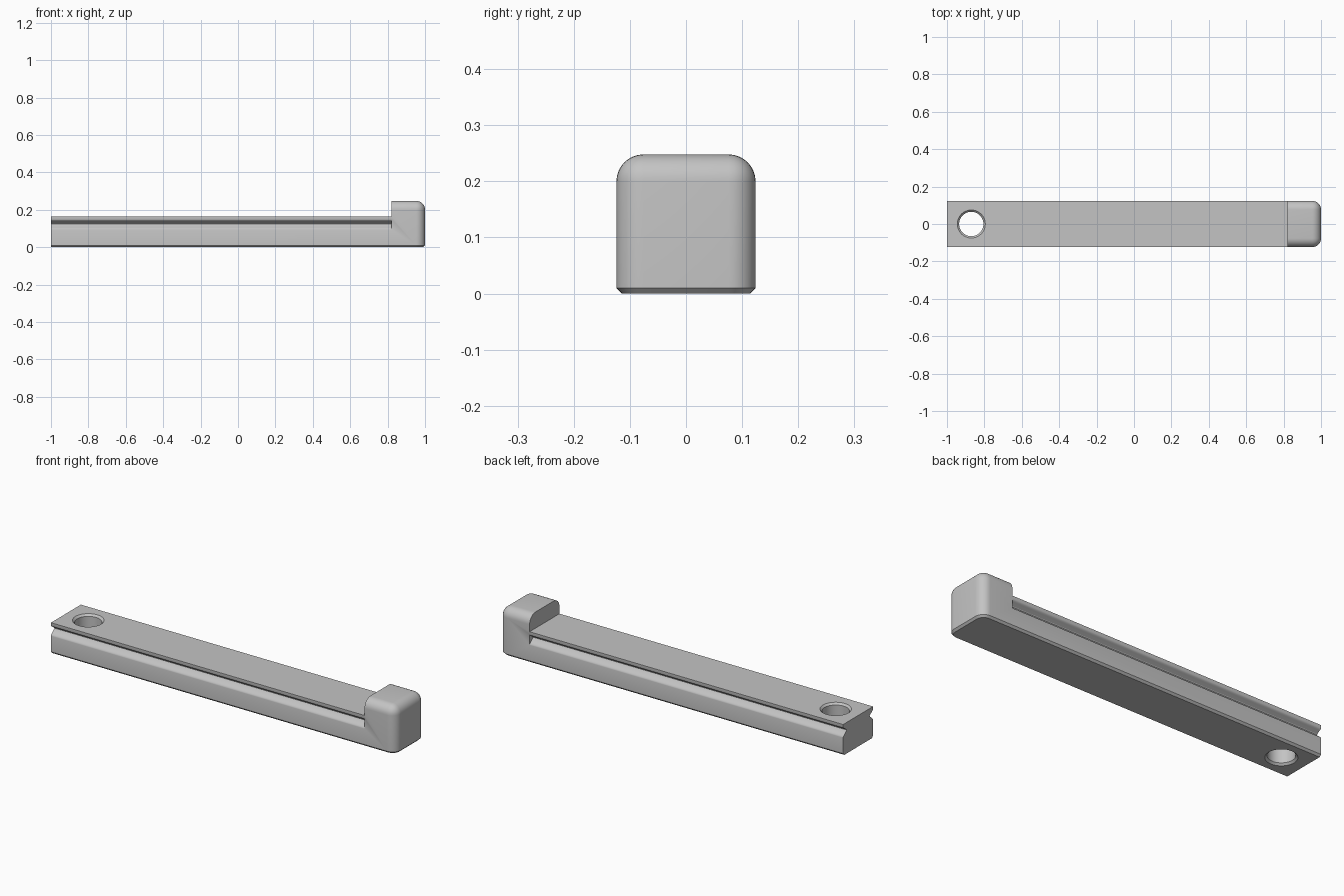
import bpy, bmesh, math

cube = bpy.data.objects.get("Cube")
if cube:
    bpy.data.objects.remove(cube, do_unlink=True)

HALF_W, HEIGHT, RAIL_TOP, STEP_X = 0.124, 0.248, 0.163, 0.822
ROUND, CHAMFER = 0.048, 0.01

grey = bpy.data.materials.new("plain_grey")
grey.use_nodes = True
grey.diffuse_color = (0.55, 0.55, 0.55, 1)
grey.node_tree.nodes["Principled BSDF"].inputs["Base Color"].default_value = grey.diffuse_color


def finish(name, bm):
    bmesh.ops.recalc_face_normals(bm, faces=bm.faces)
    mesh = bpy.data.meshes.new(name)
    bm.to_mesh(mesh)
    bm.free()
    mesh.materials.append(grey)
    obj = bpy.data.objects.new(name, mesh)
    bpy.context.collection.objects.link(obj)
    return obj


def box(bm, lo, hi):
    bmesh.ops.create_cube(bm, size=1)
    for v in bm.verts:
        v.co = [l + (c + 0.5) * (h - l) for c, l, h in zip(v.co, lo, hi)]


def prism(name, profile, x0, x1):
    """Extrude a (y, z) profile along x."""
    bm = bmesh.new()
    face = bm.faces.new([bm.verts.new((x0, y, z)) for y, z in profile])
    ext = bmesh.ops.extrude_face_region(bm, geom=[face])["geom"]
    for v in ext:
        if isinstance(v, bmesh.types.BMVert):
            v.co.x = x1
    return finish(name, bm)


# Body: long block, rounded on top and at the closed end, chamfered below
bm = bmesh.new()
box(bm, (-1, -HALF_W, 0), (1, HALF_W, HEIGHT))


def mid(e):
    return (e.verts[0].co + e.verts[1].co) / 2


soft = [e for e in bm.edges if mid(e).x > -0.9 and mid(e).z > 0.01]
bmesh.ops.bevel(bm, geom=soft, offset=ROUND, segments=8, profile=0.5,
                affect='EDGES', clamp_overlap=True)
rim = [e for e in bm.edges if all(v.co.z < 1e-4 for v in e.verts) and mid(e).x > -0.9]
bmesh.ops.bevel(bm, geom=rim, offset=CHAMFER, segments=1, affect='EDGES')
body = finish("slide_rail_with_end_stop", bm)

# Step cutter: lowers the rail in front of the end stop
bm = bmesh.new()
box(bm, (-1.1, -0.3, RAIL_TOP), (STEP_X, 0.3, 0.4))
cutters = [finish("step_cutter", bm)]

# Groove cutters: rounded V along both sides
groove = [(0.2, 0.151), (0.1245, 0.151), (0.123, 0.146), (0.120, 0.142), (0.115, 0.139),
          (0.098, 0.128), (0.096, 0.124), (0.098, 0.120),
          (0.113, 0.107), (0.119, 0.102), (0.123, 0.097), (0.1245, 0.091), (0.2, 0.091)]
for side in (-1, 1):
    cutters.append(prism("groove_cutter", [(side * y, z) for y, z in groove], -1.1, STEP_X))

# Hole cutter: bore with a countersink at each end
bm = bmesh.new()
bore = [(0, -0.02), (0.095, -0.02), (0.065, 0.01), (0.065, RAIL_TOP - 0.01),
        (0.095, RAIL_TOP + 0.02), (0, RAIL_TOP + 0.02)]
verts = [bm.verts.new((r, 0, z)) for r, z in bore]
edges = [bm.edges.new(pair) for pair in zip(verts, verts[1:])]
bmesh.ops.spin(bm, geom=verts + edges, cent=(0, 0, 0), axis=(0, 0, 1),
               angle=math.tau, steps=48, use_duplicate=False)
bmesh.ops.remove_doubles(bm, verts=bm.verts, dist=1e-5)
bmesh.ops.translate(bm, verts=bm.verts, vec=(-0.87, 0, 0))
cutters.append(finish("hole_cutter", bm))

# Cut the body, then drop the cutters
bpy.ops.object.select_all(action='DESELECT')
bpy.context.view_layer.objects.active = body
body.select_set(True)
for cutter in cutters:
    cutter.hide_render = True
    mod = body.modifiers.new("cut", 'BOOLEAN')
    mod.operation = 'DIFFERENCE'
    mod.solver = 'EXACT'
    mod.object = cutter
    bpy.ops.object.modifier_apply(modifier=mod.name)
    bpy.data.objects.remove(cutter, do_unlink=True)
bpy.ops.object.shade_smooth_by_angle(angle=math.radians(30))
